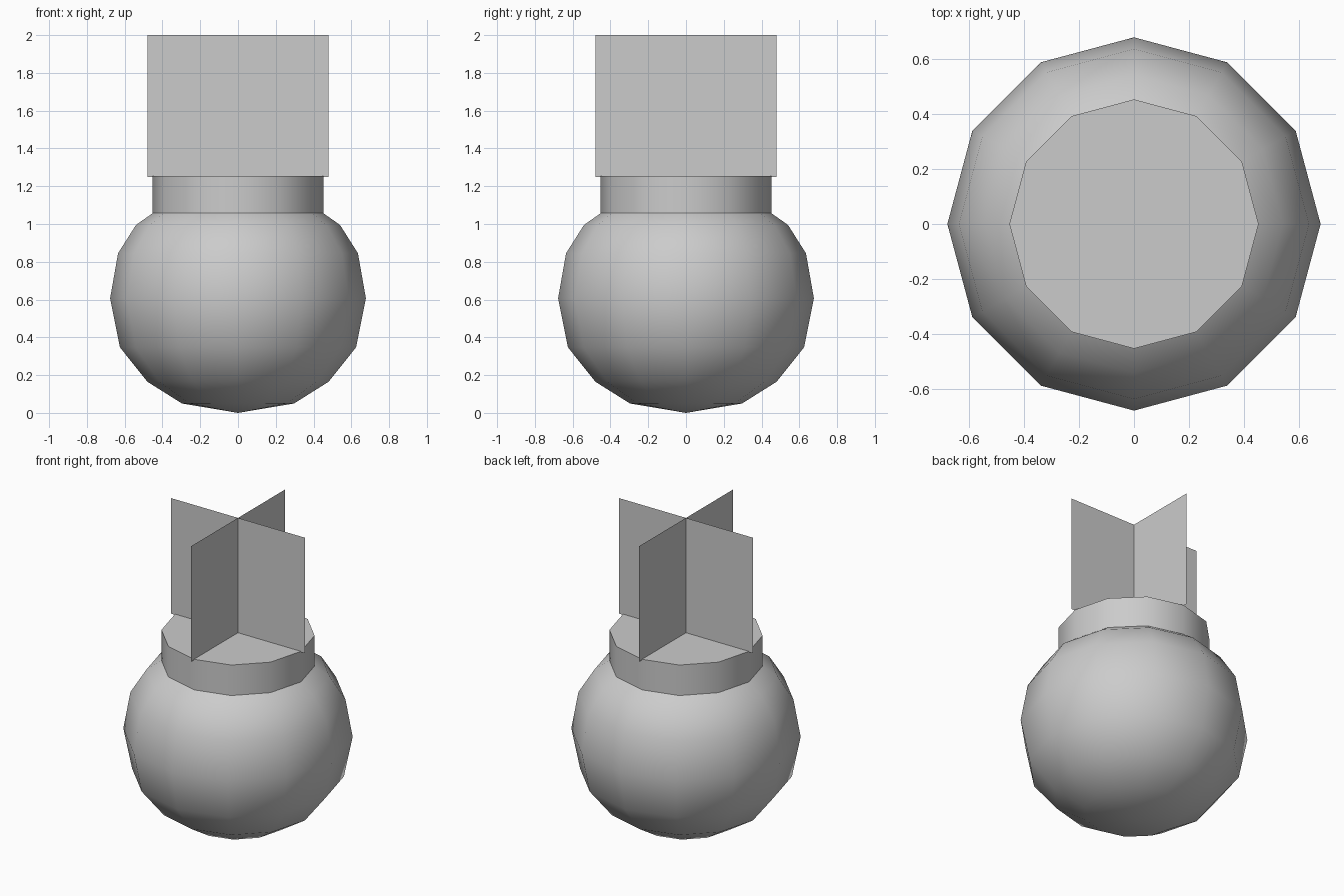
import bpy, math

if "Cube" in bpy.data.objects:
    bpy.data.objects.remove(bpy.data.objects["Cube"])

SIDES = 12

grey = bpy.data.materials.new("plain_grey")
grey.diffuse_color = (0.6, 0.6, 0.6, 1)
grey.use_nodes = True
grey.node_tree.nodes["Principled BSDF"].inputs["Base Color"].default_value = grey.diffuse_color


def add_object(name, verts, faces, smooth=False):
    mesh = bpy.data.meshes.new(name)
    mesh.from_pydata(verts, [], faces)
    mesh.materials.append(grey)
    obj = bpy.data.objects.new(name, mesh)
    bpy.context.collection.objects.link(obj)
    if smooth:
        bpy.ops.object.select_all(action='DESELECT')
        obj.select_set(True)
        bpy.context.view_layer.objects.active = obj
        bpy.ops.object.shade_smooth_by_angle(angle=math.radians(40))
    return obj


def lathe(name, rings, bottom=None, cap_top=False):
    """Turn (radius, height) rings around z, with an optional bottom point."""
    verts = [(r * math.cos(a), r * math.sin(a), z) for r, z in rings
             for a in (2 * math.pi * i / SIDES for i in range(SIDES))]
    faces = []
    for k in range(len(rings) - 1):
        for i in range(SIDES):
            j = (i + 1) % SIDES
            a, b = k * SIDES, (k + 1) * SIDES
            faces.append((a + i, a + j, b + j, b + i))
    if bottom is not None:
        verts.append((0, 0, bottom))
        tip = len(verts) - 1
        faces += [((i + 1) % SIDES, i, tip) for i in range(SIDES)]
    if cap_top:
        start = (len(rings) - 1) * SIDES
        faces.append(tuple(range(start, start + SIDES)))
    return add_object(name, verts, faces, smooth=True)


# Round body
lathe("round_body", [(0.297, 0.05), (0.48, 0.165), (0.625, 0.347), (0.677, 0.607),
                     (0.635, 0.845), (0.54, 0.995), (0.452, 1.057)], bottom=0.0)

# Neck with flat top
lathe("neck", [(0.452, 1.057), (0.452, 1.255)], cap_top=True)

# Two crossed upright sheets
W, LOW, HIGH = 0.48, 1.25, 2.0
for name, (dx, dy) in {"cross_sheet_wide": (W, 0), "cross_sheet_deep": (0, W)}.items():
    add_object(name, [(-dx, -dy, LOW), (dx, dy, LOW), (dx, dy, HIGH), (-dx, -dy, HIGH)],
               [(0, 1, 2, 3)])
